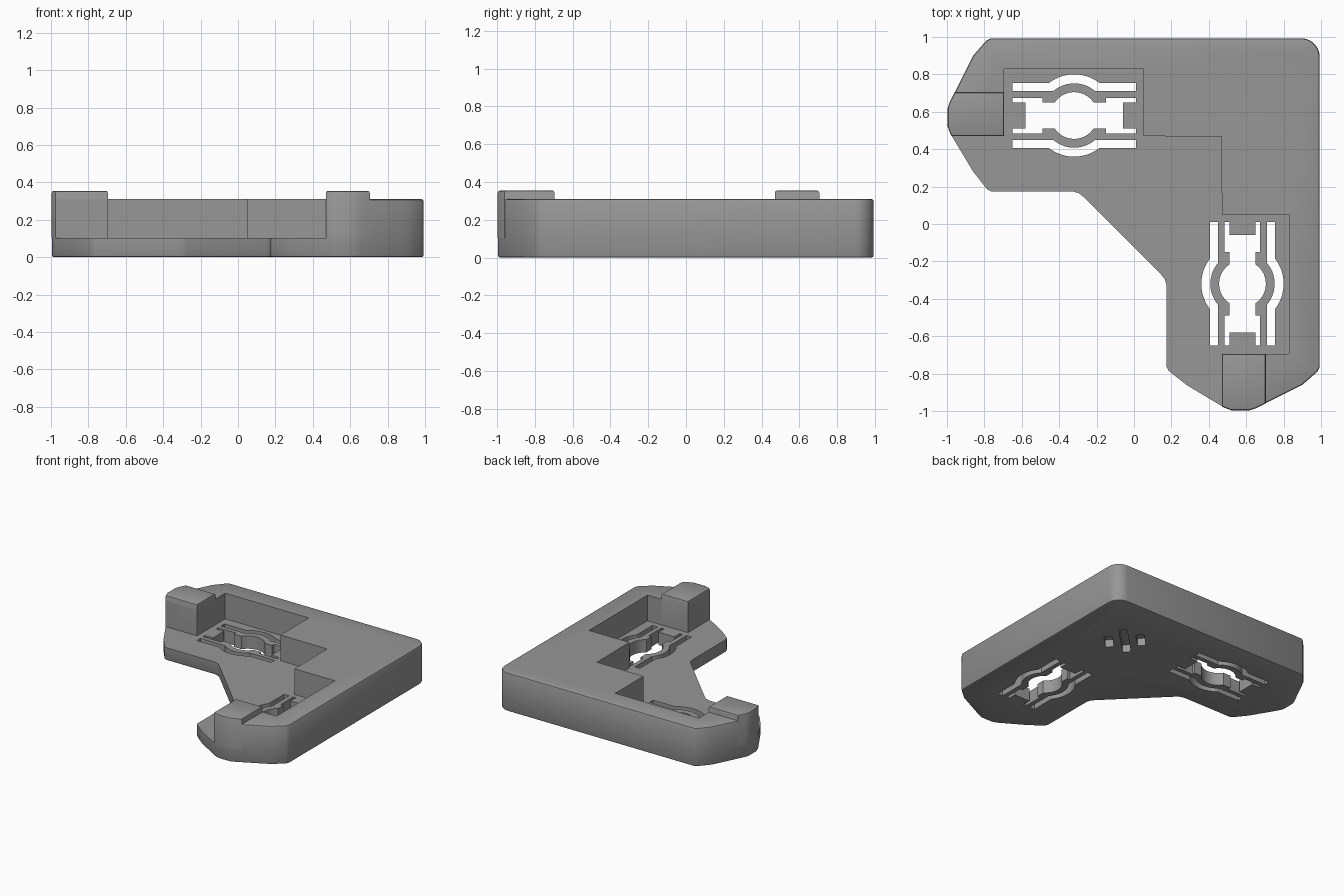
import bpy, bmesh
from math import cos, sin, pi, atan2, sqrt

if "Cube" in bpy.data.objects:
    bpy.data.objects.remove(bpy.data.objects["Cube"])

grey = bpy.data.materials.new("mid_grey")
grey.diffuse_color = (0.31, 0.31, 0.31, 1)
grey.use_nodes = True
grey.node_tree.nodes["Principled BSDF"].inputs["Base Color"].default_value = grey.diffuse_color


def prism(name, pts, z0, z1, rims=(), width=0.012):
    """Extrude a flat outline from z0 to z1, rounding the rims at given heights."""
    bm = bmesh.new()
    face = bm.faces.new([bm.verts.new((x, y, z0)) for x, y in pts])
    ext = bmesh.ops.extrude_face_region(bm, geom=[face])
    for v in ext["geom"]:
        if isinstance(v, bmesh.types.BMVert):
            v.co.z = z1
    bmesh.ops.recalc_face_normals(bm, faces=bm.faces[:])
    edges = [e for e in bm.edges
             if any(all(abs(v.co.z - z) < 1e-5 for v in e.verts) for z in rims)]
    if edges:
        bmesh.ops.bevel(bm, geom=edges, offset=width, segments=2,
                        profile=0.5, affect='EDGES')
    me = bpy.data.meshes.new(name)
    bm.to_mesh(me)
    bm.free()
    me.materials.append(grey)
    ob = bpy.data.objects.new(name, me)
    bpy.context.collection.objects.link(ob)
    return ob


def cut(target, cutter):
    cutter.hide_render = True
    mod = target.modifiers.new("cut", 'BOOLEAN')
    mod.operation = 'DIFFERENCE'
    mod.solver = 'EXACT'
    mod.object = cutter
    bpy.context.view_layer.objects.active = target
    bpy.ops.object.modifier_apply(modifier=mod.name)
    bpy.data.objects.remove(cutter)


def arc(cx, cy, r, a0, a1, n):
    return [(cx + r * cos(a0 + (a1 - a0) * i / n),
             cy + r * sin(a0 + (a1 - a0) * i / n)) for i in range(n + 1)]


def swap(pts):
    """Mirror across the corner diagonal."""
    return [(y, x) for x, y in reversed(pts)]


# Bracket body: one arm outline, mirrored across the diagonal
arm = [(-0.27, 0.145), (-0.295, 0.165), (-0.33, 0.175), (-0.765, 0.175),
       (-0.785, 0.185), (-0.86, 0.28), (-0.98, 0.48), (-0.995, 0.52),
       (-0.995, 0.62), (-0.985, 0.65), (-0.86, 0.90), (-0.79, 0.98),
       (-0.765, 0.993)]
corner = arc(0.893, 0.893, 0.1, pi / 2, 0, 10)
body = prism("bracket_body", arm + corner + swap(arm), 0, 0.31, (0, 0.31))

# Stepped recess that leaves the thin floor
half = [(-1.3, 0.47), (-0.695, 0.47), (-0.695, 0.83), (0.05, 0.83), (0.05, 0.47)]
cut(body, prism("recess_cutter",
                half + [(0.467, 0.467)] + swap(half) + [(-1.3, -1.3)], 0.103, 0.6))

# Spring clip openings through the floor of each arm
R, r, h = 0.22, 0.172, 0.125
a, b, c = sqrt(R**2 - 0.175**2), sqrt(r**2 - 0.13**2), sqrt(h**2 - 0.07**2)
a0, b0, c0 = atan2(0.175, a), atan2(0.13, b), atan2(0.07, c)
slot = ([(-0.33, 0.175)] + arc(0, 0, R, pi - a0, a0, 14) +
        [(0.33, 0.175), (0.33, 0.13)] + arc(0, 0, r, b0, pi - b0, 14) + [(-0.33, 0.13)])
top = ([(-0.26, 0.07), (-0.33, 0.07), (-0.33, 0.095), (-0.17, 0.095), (-0.17, 0.07)] +
       arc(0, 0, h, pi - c0, c0, 14) +
       [(0.17, 0.07), (0.17, 0.095), (0.33, 0.095), (0.33, 0.07), (0.26, 0.07)])
hole = top + [(-x, -y) for x, y in top]
for shape in (slot, [(x, -y) for x, y in slot], hole):
    placed = [(x - 0.32, y + 0.58) for x, y in shape]
    for pts in (placed, swap(placed)):
        cut(body, prism("clip_cutter", pts, -0.1, 0.2))

# Three shallow slots under the corner, lying along the diagonal
d = sqrt(0.5)
for off, length in ((-0.117, 0.075), (0, 0.16), (0.117, 0.075)):
    rect = [(-length, off - 0.03), (length, off - 0.03),
            (length, off + 0.03), (-length, off + 0.03)]
    pts = [(0.54 + d * (u - v), 0.54 + d * (u + v)) for u, v in rect]
    cut(body, prism("underside_slot_cutter", pts, -0.1, 0.06))

# Raised end blocks, one per arm
block = [(-0.695, 0.47), (-0.695, 0.705), (-0.959, 0.705), (-0.986, 0.65),
         (-0.996, 0.62), (-0.996, 0.52), (-0.981, 0.48), (-0.975, 0.47)]
blocks = [prism("end_block_left", block, 0.104, 0.355, (0.355,)),
          prism("end_block_front", swap(block), 0.104, 0.355, (0.355,))]

# Smooth the rounded walls, keep hard edges
for ob in [body] + blocks:
    bpy.ops.object.select_all(action='DESELECT')
    ob.select_set(True)
    bpy.context.view_layer.objects.active = ob
    bpy.ops.object.shade_smooth_by_angle(angle=0.6)
